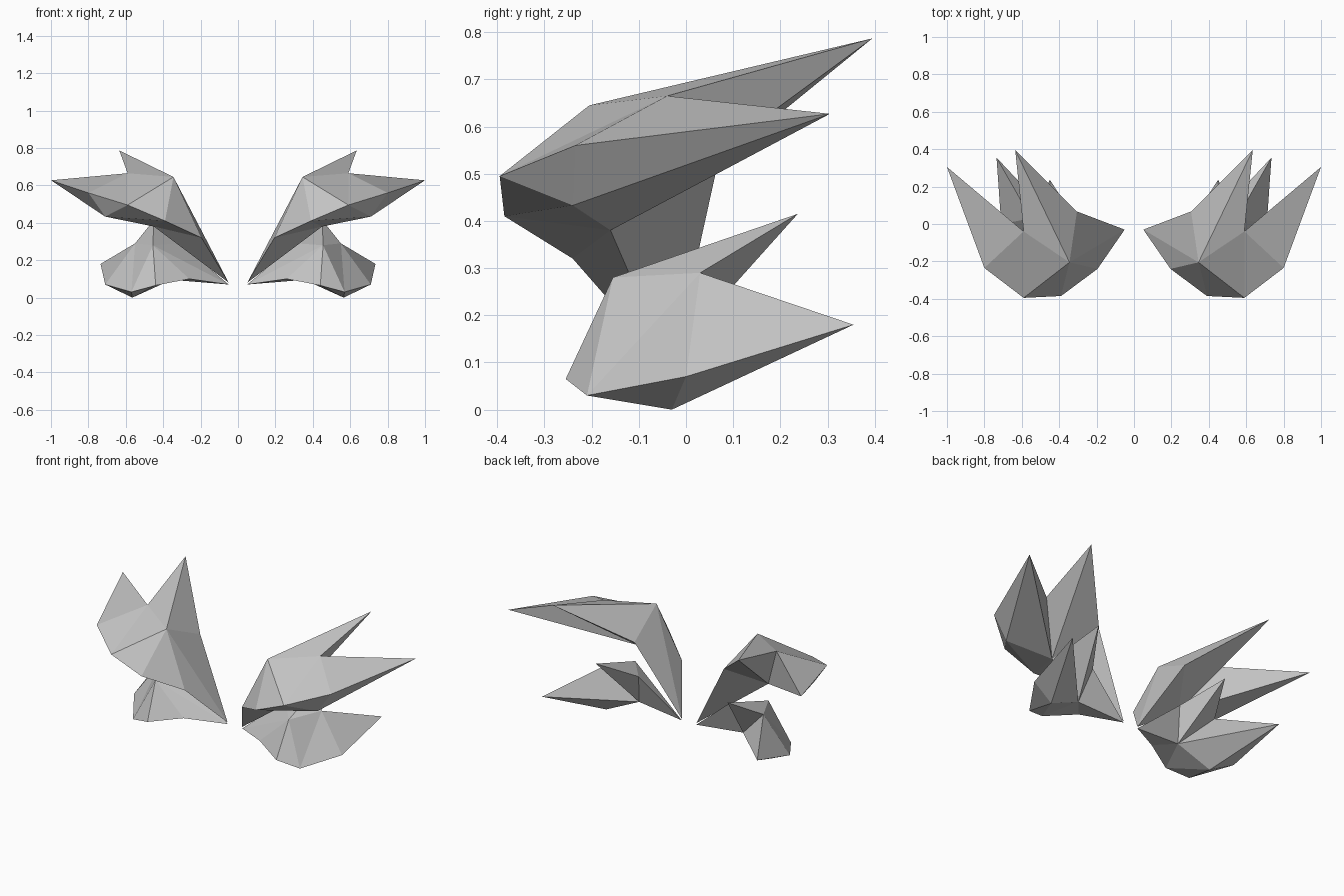
import bpy
import bmesh

if "Cube" in bpy.data.objects:
    bpy.data.objects.remove(bpy.data.objects["Cube"], do_unlink=True)

grey = bpy.data.materials.new("plain grey")
grey.use_nodes = True
grey.diffuse_color = (0.55, 0.55, 0.55, 1)
grey.node_tree.nodes["Principled BSDF"].inputs["Base Color"].default_value = grey.diffuse_color

# Facets shared by both wing pairs, written as triples of named corners
UPPER_SKIN = [
    "root front_in crown", "crown front_in front_mid", "crown front_mid front_out",
    "crown front_out notch", "front_out side notch", "notch side outer_tip",
    "crown notch inner_tip", "crown inner_tip back", "crown back root",
]
UNDER_SKIN = [
    "front_mid belly_out front_out", "front_out belly_out side", "side belly_out outer_tip",
    "front_in belly_in front_mid", "front_mid belly_in belly_out", "front_in root belly_in",
    "belly_in outer_tip belly_out", "belly_in notch outer_tip", "belly_in inner_tip notch",
    "belly_in back inner_tip", "belly_in root back",
]


def build_wing(name, corners):
    """Build one two-pointed wing from its corners and mirror it across x."""
    bm = bmesh.new()
    verts = {key: bm.verts.new(co) for key, co in corners.items()}
    for facet in UPPER_SKIN + UNDER_SKIN:
        bm.faces.new([verts[key] for key in facet.split()])
    bmesh.ops.recalc_face_normals(bm, faces=bm.faces)
    mesh = bpy.data.meshes.new(name)
    bm.to_mesh(mesh)
    bm.free()
    mesh.materials.append(grey)
    wing = bpy.data.objects.new(name, mesh)
    bpy.context.collection.objects.link(wing)
    mirror = wing.modifiers.new("mirror", "MIRROR")
    mirror.use_axis = (True, False, False)
    mirror.use_mirror_merge = False
    return wing


# Large raised wings
build_wing("upper_wings", dict(
    root=(.05, -.03, .08),
    crown=(.345, -.205, .645),
    front_in=(.195, -.24, .32),
    front_mid=(.39, -.385, .41),
    front_out=(.59, -.395, .495),
    side=(.8, -.235, .56),
    outer_tip=(1, .305, .627),
    notch=(.59, -.04, .665),
    inner_tip=(.635, .395, .787),
    back=(.305, .067, .52),
    belly_out=(.71, -.24, .433),
    belly_in=(.45, -.16, .38),
))

# Smaller drooping wings
build_wing("lower_wings", dict(
    root=(.05, -.03, .07),
    crown=(.455, -.155, .28),
    front_in=(.26, -.16, .1),
    front_mid=(.44, -.255, .065),
    front_out=(.57, -.21, .03),
    side=(.71, 0, .07),
    outer_tip=(.735, .355, .18),
    notch=(.55, .03, .29),
    inner_tip=(.45, .237, .415),
    back=(.31, .02, .29),
    belly_out=(.565, -.03, 0),
    belly_in=(.355, -.05, .095),
))
